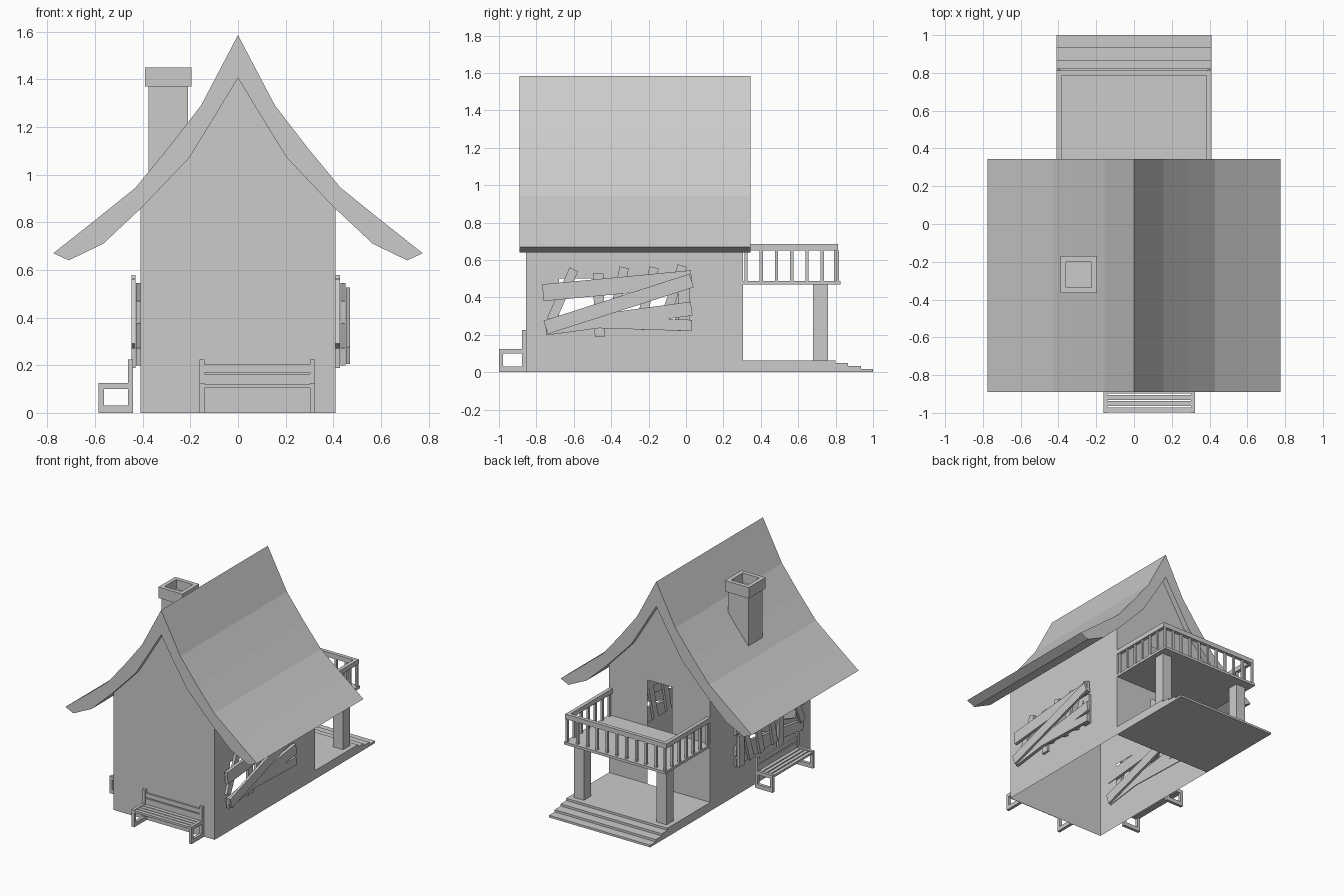
import bpy, bmesh
from math import atan2, hypot
from mathutils import Matrix, Vector

if "Cube" in bpy.data.objects:
    bpy.data.objects.remove(bpy.data.objects["Cube"])


def finish(name, bm):
    bmesh.ops.recalc_face_normals(bm, faces=bm.faces)
    me = bpy.data.meshes.new(name)
    bm.to_mesh(me)
    bm.free()
    ob = bpy.data.objects.new(name, me)
    bpy.context.collection.objects.link(ob)
    return ob


def add_box(bm, x0, x1, y0, y1, z0, z1, m=Matrix()):
    mid = Vector(((x0 + x1) / 2, (y0 + y1) / 2, (z0 + z1) / 2))
    size = Matrix.Diagonal((x1 - x0, y1 - y0, z1 - z0, 1))
    bmesh.ops.create_cube(bm, size=1, matrix=m @ Matrix.Translation(mid) @ size)


def boxes(name, items, m=Matrix()):
    bm = bmesh.new()
    for b in items:
        add_box(bm, *b, m=m)
    return finish(name, bm)


def prism(name, pts, to3d, a, b):
    """Extrude a 2D outline between two depths."""
    bm = bmesh.new()
    f = bm.faces.new([bm.verts.new(to3d(p, a)) for p in pts])
    r = bmesh.ops.extrude_face_region(bm, geom=[f])
    d = Vector(to3d(pts[0], b)) - Vector(to3d(pts[0], a))
    bmesh.ops.translate(bm, vec=d, verts=[v for v in r['geom'] if isinstance(v, bmesh.types.BMVert)])
    return finish(name, bm)


def grid_faces(bm, us, vs, holes, to3d):
    """Sheet of rectangular cells, leaving the listed cells open."""
    for i in range(len(us) - 1):
        for j in range(len(vs) - 1):
            if (i, j) not in holes:
                c = [(us[i], vs[j]), (us[i + 1], vs[j]), (us[i + 1], vs[j + 1]), (us[i], vs[j + 1])]
                bm.faces.new([bm.verts.new(to3d(p)) for p in c])


# Sizes shared by several parts
W, YF, YB, EAVE = 0.41, -0.855, 0.305, 0.855
outer = [(0.775, 0.67), (0.6, 0.808), (0.43, 0.945), (0.29, 1.115), (0.155, 1.29)]
inner = [(0.71, 0.64), (0.565, 0.71), (0.4, 0.865), (0.205, 1.07), (0.1, 1.24)]


def flip(pts):
    return [(-x, z) for x, z in pts]


def xz(p, y):
    return (p[0], y, p[1])


# Curved roof: right outer, peak, left outer, left inner, inner peak, right inner
profile = outer + [(0, 1.585)] + flip(outer[::-1]) + flip(inner) + [(0, 1.405)] + inner[::-1]
prism("roof", profile, xz, -0.89, 0.345)

# Open-bottomed walls with window and door openings
bm = bmesh.new()
for s in (-1, 1):
    grid_faces(bm, [YF, -0.68, -0.06, YB], [0, 0.26, 0.5, EAVE], {(1, 1)}, lambda p: (s * W, p[0], p[1]))
top = [(W, EAVE)] + inner[2:] + [(0, 1.405)] + flip(inner[:1:-1]) + [(-W, EAVE)]
bm.faces.new([bm.verts.new(xz(p, YF)) for p in [(W, 0)] + top + [(-W, 0)]])
grid_faces(bm, [-W, -0.1, 0.1, W], [0, 0.06, 0.4, 0.48, 0.825, EAVE], {(1, 1), (1, 3)}, lambda p: xz(p, YB))
bm.faces.new([bm.verts.new(xz(p, YB)) for p in top])
bmesh.ops.remove_doubles(bm, verts=bm.verts, dist=0.0005)
finish("walls", bm)

# Chimney shaft and hollow cap
boxes("chimney_shaft", [(-0.375, -0.21, -0.35, -0.185, 0.97, 1.38)])
cx0, cx1, cy0, cy1, t = -0.39, -0.195, -0.365, -0.17, 0.03
boxes("chimney_cap", [
    (cx0, cx1, cy0, cy0 + t, 1.37, 1.45), (cx0, cx1, cy1 - t, cy1, 1.37, 1.45),
    (cx0, cx0 + t, cy0 + t, cy1 - t, 1.37, 1.45), (cx1 - t, cx1, cy0 + t, cy1 - t, 1.37, 1.45)])

# Porch floor with steps, as one side profile
steps = [(YB, 0), (1, 0), (1, 0.016), (0.935, 0.016), (0.935, 0.032), (0.865, 0.032),
         (0.865, 0.048), (0.80, 0.048), (0.80, 0.064), (YB, 0.064)]
prism("porch_floor", steps, lambda p, x: (x, p[0], p[1]), -W, W)

# Porch posts and balcony deck
boxes("porch_posts", [(s * 0.335 - 0.04, s * 0.335 + 0.04, 0.68, 0.76, 0.064, 0.47) for s in (-1, 1)])
boxes("balcony_deck", [(-W, W, YB, 0.825, 0.468, 0.487)])

# Balcony railing: top rails and balusters on three sides
rails = [(-W, W, 0.785, 0.812, 0.65, 0.685)]
for s in (-1, 1):
    c = s * (W - 0.0135)
    rails.append((c - 0.0135, c + 0.0135, YB, 0.785, 0.65, 0.685))
    for i in range(7):
        y = 0.313 + i * 0.0813
        rails.append((c - 0.008, c + 0.008, y, y + 0.017, 0.487, 0.65))
for i in range(1, 10):
    x = -0.397 + i * 0.0794
    rails.append((x - 0.008, x + 0.008, 0.79, 0.807, 0.487, 0.65))
boxes("balcony_railing", rails)


# Boarded windows: crooked uprights with long boards nailed across
def boards(name, dx):
    uprights = [(-0.60, 0.55, -0.72, 0.28, 0.05), (-0.47, 0.53, -0.46, 0.19, 0.055),
                (-0.33, 0.56, -0.40, 0.24, 0.05), (-0.17, 0.56, -0.25, 0.23, 0.05),
                (-0.02, 0.57, -0.13, 0.23, 0.05), (-0.01, 0.45, -0.01, 0.22, 0.06)]
    across = [(-0.765, 0.425, 0.03, 0.50, 0.09), (-0.75, 0.235, 0.03, 0.34, 0.075),
              (-0.45, 0.265, 0.03, 0.25, 0.06)]
    diagonal = [(-0.75, 0.24, 0.03, 0.49, 0.075)]
    bm = bmesh.new()
    for x0, x1, layer in ((0.41, 0.428, uprights), (0.43, 0.452, across), (0.453, 0.47, diagonal)):
        for ya, za, yb, zb, w in layer:
            m = Matrix.Translation((dx, (ya + yb) / 2, (za + zb) / 2)) @ Matrix.Rotation(atan2(zb - za, yb - ya), 4, 'X')
            h = hypot(yb - ya, zb - za) / 2
            add_box(bm, x0, x1, -h, h, -w / 2, w / 2, m)
    finish(name, bm)


boards("right_window_boards", 0)
boards("left_window_boards", -0.857)


# Benches: local x along the seat, back at y = 0, seat towards -y
def bench(name, m):
    parts, L, t = [], 0.243, 0.022
    for s in (-1, 1):
        a, b = sorted((s * L, s * (L - t)))
        parts += [(a, b, -t, 0, 0, 0.225), (a, b, -0.145, -0.145 + t, 0, 0.125),
                  (a, b, -0.145 + t, -t, 0, 0.03), (a, b, -0.145 + t, -t, 0.1, 0.125)]
    e = L - t
    parts += [(-e, e, y, y + 0.026, 0.105, 0.12) for y in (-0.142, -0.109, -0.076, -0.043)]
    parts += [(-e, e, -0.017, -0.005, 0.115, 0.163), (-e, e, -0.017, -0.005, 0.17, 0.203)]
    boxes(name, parts, m)


bench("front_bench", Matrix.Translation((0.081, -0.855, 0)))
bench("left_bench", Matrix.Translation((-0.44, -0.41, 0)) @ Matrix.Rotation(-1.570796, 4, 'Z'))
